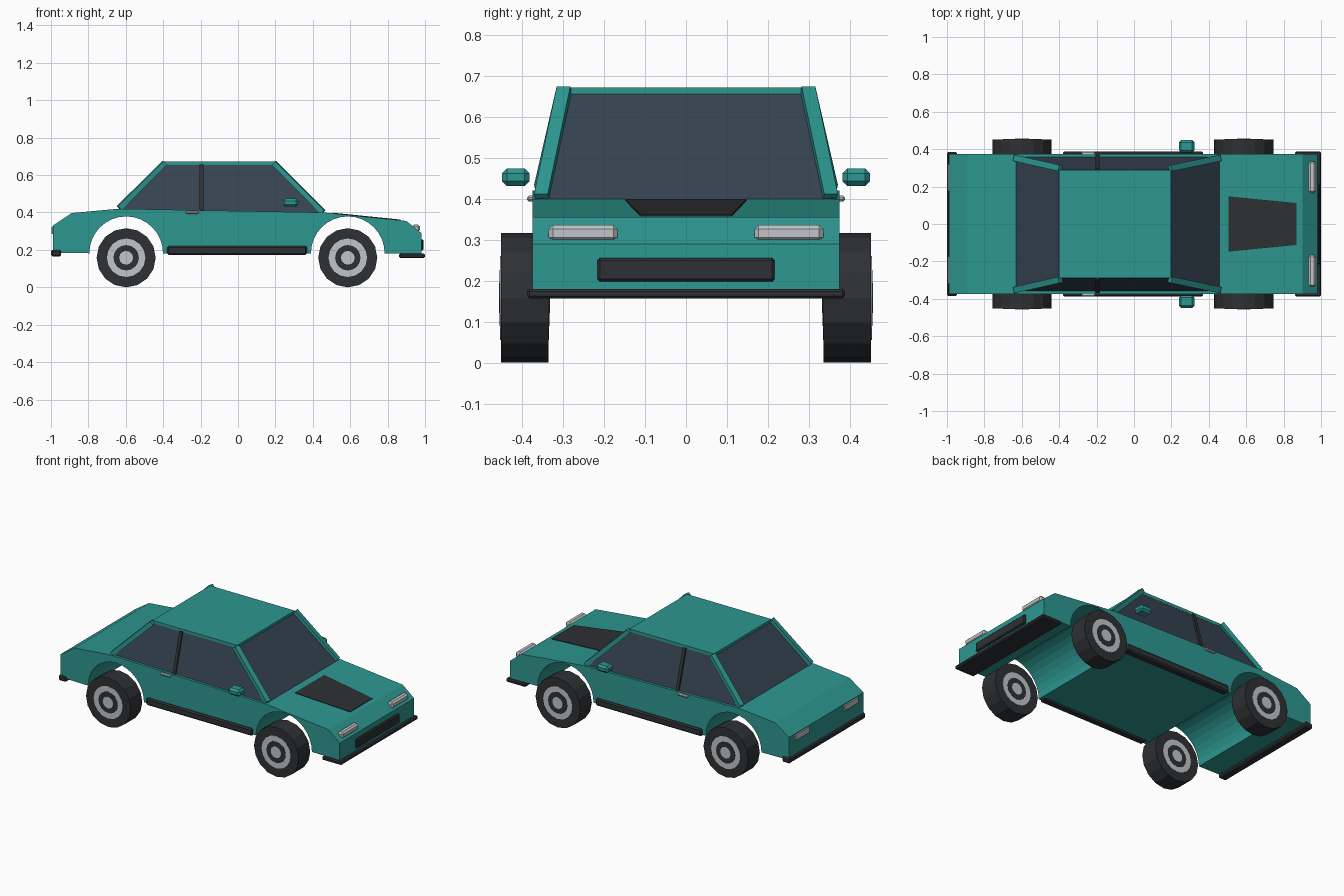
import bpy, bmesh, math
from mathutils import Vector, Matrix

if "Cube" in bpy.data.objects:
    bpy.data.objects.remove(bpy.data.objects["Cube"])


def material(name, rgb):
    m = bpy.data.materials.new(name)
    m.diffuse_color = (*rgb, 1)
    m.use_nodes = True
    m.node_tree.nodes["Principled BSDF"].inputs["Base Color"].default_value = m.diffuse_color
    return m


TEAL = material("teal_paint", (0.026, 0.31, 0.28))
DARK = material("dark_trim", (0.027, 0.030, 0.034))
GLASS = material("dark_glass", (0.036, 0.056, 0.080))
LIGHT = material("light_grey", (0.54, 0.56, 0.58))


def finish(name, bm, mat, bevel=0):
    if bevel:
        bmesh.ops.bevel(bm, geom=bm.edges[:], offset=bevel, segments=1, affect='EDGES')
    bmesh.ops.recalc_face_normals(bm, faces=bm.faces[:])
    me = bpy.data.meshes.new(name)
    bm.to_mesh(me)
    bm.free()
    me.materials.append(mat)
    ob = bpy.data.objects.new(name, me)
    bpy.context.collection.objects.link(ob)
    return ob


def box(name, x, y, z, mat, bevel=0):
    """Box from (min, max) ranges."""
    bm = bmesh.new()
    size = [r[1] - r[0] for r in (x, y, z)]
    mid = [(r[1] + r[0]) / 2 for r in (x, y, z)]
    bmesh.ops.create_cube(bm, size=1, matrix=Matrix.Translation(mid) @ Matrix.Diagonal((*size, 1)))
    return finish(name, bm, mat, bevel)


def loft(name, bottom, top, mat):
    """Solid between two four-cornered outlines."""
    bm = bmesh.new()
    a = [bm.verts.new(p) for p in bottom]
    b = [bm.verts.new(p) for p in top]
    n = len(a)
    bm.faces.new(a)
    bm.faces.new(b)
    for i in range(n):
        bm.faces.new((a[i], a[(i + 1) % n], b[(i + 1) % n], b[i]))
    return finish(name, bm, mat)


def beam(name, p, q, w, d, mat):
    """Rectangular bar from p to q."""
    p, q = Vector(p), Vector(q)
    rot = (q - p).to_track_quat('Z', 'Y').to_matrix().to_4x4()
    bm = bmesh.new()
    bmesh.ops.create_cube(bm, size=1, matrix=Matrix.Translation((p + q) / 2) @ rot
                          @ Matrix.Diagonal((w, d, (q - p).length, 1)))
    return finish(name, bm, mat)


def disc(name, x, y, z, r, width, mat, sides, bevel=0):
    """Cylinder lying along y."""
    bm = bmesh.new()
    bmesh.ops.create_cone(bm, cap_ends=True, segments=sides, radius1=r, radius2=r, depth=width,
                          matrix=Matrix.Translation((x, y, z)) @ Matrix.Rotation(math.pi / 2, 4, 'X'))
    return finish(name, bm, mat, bevel)


WHEELS = {"rear": -0.598, "front": 0.587}

# Body: side profile with wheel arches, extruded across the full width
profile = [(-0.99, 0.185), (-0.99, 0.33), (-0.89, 0.397), (-0.64, 0.42),
           (0.46, 0.40), (0.90, 0.355), (0.98, 0.29), (0.98, 0.18)]
for cx in (WHEELS["front"], WHEELS["rear"]):
    for i in range(17):
        a = math.pi * i / 16
        profile.append((cx + 0.197 * math.cos(a), 0.182 + 0.197 * math.sin(a)))
W = 0.375
loft("body", [(x, -W, z) for x, z in profile], [(x, W, z) for x, z in profile], TEAL)

# Cabin glass and roof
loft("cabin_glass",
     [(-0.635, -0.36, 0.415), (0.46, -0.36, 0.397), (0.46, 0.36, 0.397), (-0.635, 0.36, 0.415)],
     [(-0.395, -0.287, 0.66), (0.193, -0.287, 0.66), (0.193, 0.287, 0.66), (-0.395, 0.287, 0.66)], GLASS)
box("roof", (-0.40, 0.197), (-0.29, 0.29), (0.653, 0.672), TEAL)

# Hood panel
loft("hood_panel",
     [(0.505, -0.148, 0.39), (0.87, -0.112, 0.353), (0.87, 0.112, 0.353), (0.505, 0.148, 0.39)],
     [(0.505, -0.148, 0.399), (0.87, -0.112, 0.362), (0.87, 0.112, 0.362), (0.505, 0.148, 0.399)], DARK)

# Bumpers and grille
box("front_bumper", (0.862, 1.0), (-0.388, 0.388), (0.157, 0.18), DARK, 0.006)
box("rear_bumper", (-1.0, -0.945), (-0.385, 0.385), (0.165, 0.2), DARK, 0.008)
box("grille", (0.96, 0.993), (-0.216, 0.216), (0.198, 0.256), DARK, 0.006)

# Parts repeated on both sides
for s, side in ((-1, "right"), (1, "left")):
    def span(a, b):
        return tuple(sorted((s * a, s * b)))

    beam("front_pillar_" + side, (0.455, s * 0.352, 0.402), (0.193, s * 0.297, 0.664), 0.034, 0.028, TEAL)
    beam("rear_pillar_" + side, (-0.635, s * 0.352, 0.424), (-0.393, s * 0.297, 0.664), 0.034, 0.028, TEAL)
    beam("centre_pillar_" + side, (-0.195, s * 0.359, 0.41), (-0.195, s * 0.288, 0.656), 0.02, 0.02, DARK)
    box("sill_" + side, (-0.38, 0.37), span(0.34, 0.388), (0.174, 0.22), DARK, 0.008)
    box("door_handle_" + side, (-0.28, -0.208), span(0.37, 0.388), (0.393, 0.408), LIGHT, 0.005)
    box("mirror_" + side, (0.24, 0.323), span(0.382, 0.449), (0.431, 0.474), TEAL, 0.012)
    box("headlight_" + side, (0.933, 0.972), span(0.167, 0.335), (0.296, 0.336), LIGHT, 0.01)
    box("tail_light_" + side, (-0.996, -0.965), span(0.175, 0.32), (0.285, 0.325), LIGHT, 0.004)

    # Wheels: tyre with stepped rim discs showing on both faces
    for axle, x in WHEELS.items():
        tag, y, z = f"_{axle}_{side}", s * 0.394, 0.158
        disc("tyre" + tag, x, y, z, 0.158, 0.116, DARK, 16)
        disc("rim" + tag, x, y, z, 0.103, 0.120, LIGHT, 16)
        disc("rim_ring" + tag, x, y, z, 0.068, 0.122, DARK, 16)
        disc("hub" + tag, x, y, z, 0.037, 0.125, LIGHT, 12)
